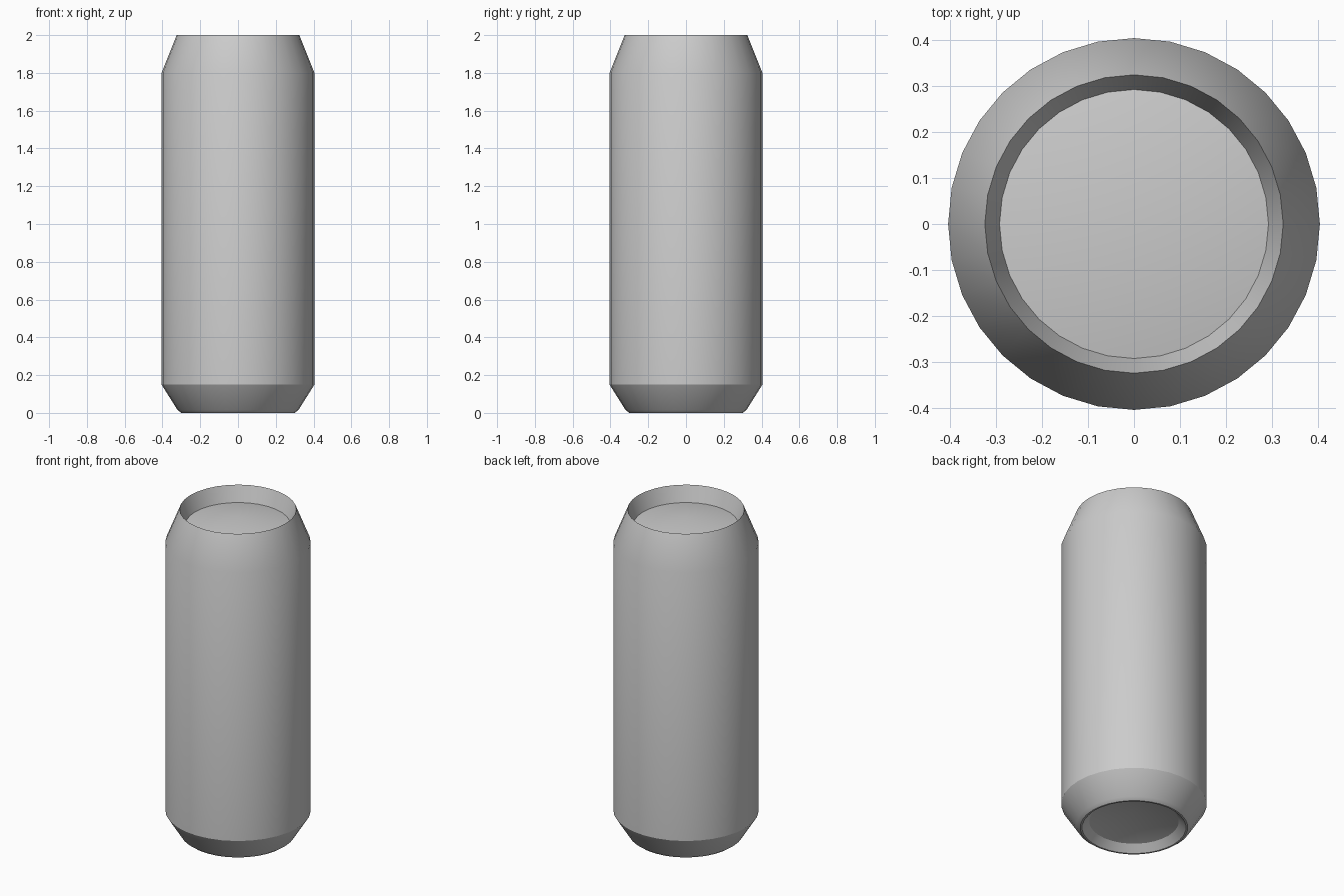
import bpy, math
from mathutils import Matrix

cube = bpy.data.objects.get("Cube")
if cube:
    bpy.data.objects.remove(cube, do_unlink=True)

import bmesh

SEGMENTS = 32


def make_material(name, colour):
    mat = bpy.data.materials.new(name)
    mat.use_nodes = True
    mat.diffuse_color = colour
    mat.node_tree.nodes["Principled BSDF"].inputs["Base Color"].default_value = colour
    return mat


def lathe(name, profile, mat):
    """Spin a (radius, height) profile around the z axis."""
    bm = bmesh.new()
    verts = [bm.verts.new((r, 0, z)) for r, z in profile]
    edges = [bm.edges.new(pair) for pair in zip(verts, verts[1:])]
    bmesh.ops.spin(bm, geom=verts + edges, cent=(0, 0, 0), axis=(0, 0, 1),
                   angle=math.tau, steps=SEGMENTS, use_duplicate=False)
    bmesh.ops.remove_doubles(bm, verts=bm.verts, dist=0.0005)
    bmesh.ops.recalc_face_normals(bm, faces=bm.faces)
    mesh = bpy.data.meshes.new(name)
    bm.to_mesh(mesh)
    bm.free()
    mesh.materials.append(mat)
    obj = bpy.data.objects.new(name, mesh)
    bpy.context.collection.objects.link(obj)
    bpy.ops.object.select_all(action="DESELECT")
    obj.select_set(True)
    bpy.context.view_layer.objects.active = obj
    bpy.ops.object.shade_smooth_by_angle(angle=math.radians(30))
    return obj


metal = make_material("grey_metal", (0.6, 0.6, 0.6, 1))

# Closed can: domed base, foot rim, wall, shoulder, sunken lid with raised centre
lathe("can_body", [
    (0, 0.10), (0.25, 0.04), (0.29, 0),
    (0.30, 0), (0.32, 0.015),
    (0.405, 0.15), (0.405, 1.8), (0.325, 2),
    (0.293, 1.905), (0, 1.955),
], metal)
